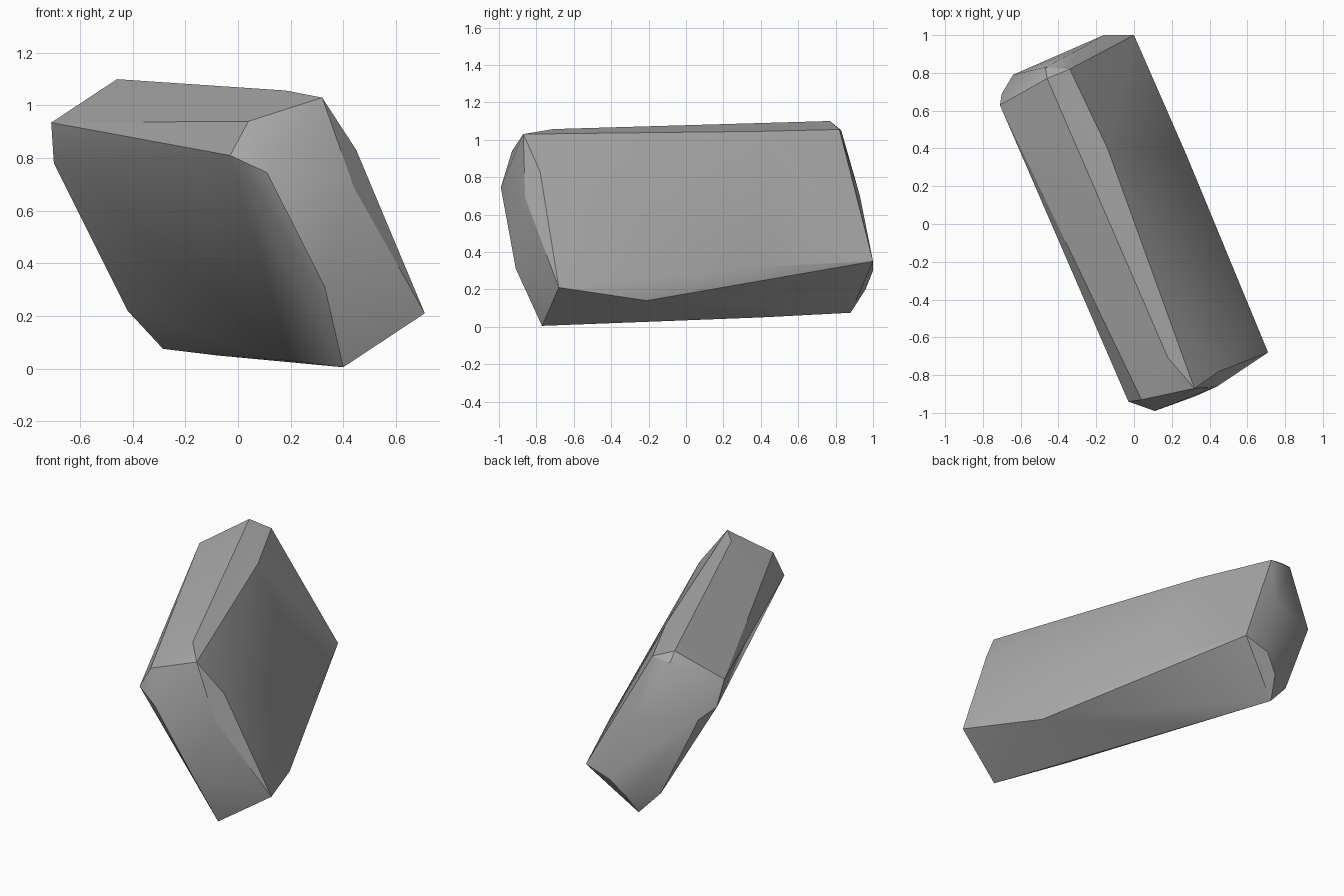
import bpy, bmesh, math

# corner points of the leaning slab, grouped by region
CORNERS = [
    # front end
    (0.32, -0.87, 1.03), (0.04, -0.93, 0.94), (-0.03, -0.94, 0.81), (0.11, -0.99, 0.745),
    (0.33, -0.91, 0.31), (0.44, -0.86, 0.69), (0.45, -0.78, 0.83),
    (0.40, -0.77, 0.005), (0.71, -0.68, 0.21), (0.64, -0.55, 0.31),
    # top ridge
    (0.18, -0.71, 1.057), (-0.14, 0.40, 1.045), (-0.34, 0.82, 1.055),
    (-0.46, 0.77, 1.10), (-0.47, 0.83, 1.05),
    # right lower edge
    (0.51, -0.21, 0.14), (0.28, 0.36, 0.32), (0.0, 1.0, 0.35),
    # back end
    (-0.16, 1.0, 0.30), (-0.25, 0.96, 0.20), (-0.28, 0.93, 0.70),
    (-0.64, 0.79, 0.72), (-0.70, 0.69, 0.78), (-0.71, 0.63, 0.935),
    # underside
    (-0.42, 0.85, 0.22), (-0.285, 0.88, 0.075), (-0.08, 0.40, 0.05), (0.20, -0.35, 0.03),
]

# rock slab: hull wrapped around the corners
bm = bmesh.new()
for c in CORNERS:
    bm.verts.new(c)
res = bmesh.ops.convex_hull(bm, input=bm.verts[:])
loose = [v for v in bm.verts if not v.link_faces]
bmesh.ops.delete(bm, geom=loose, context='VERTS')
bmesh.ops.recalc_face_normals(bm, faces=bm.faces[:])
mesh = bpy.data.meshes.new("rock_slab")
bm.to_mesh(mesh)
bm.free()

rock = bpy.data.objects.new("rock_slab", mesh)
bpy.context.collection.objects.link(rock)

# stone colour
stone = bpy.data.materials.new("grey_stone")
stone.diffuse_color = (0.40, 0.40, 0.40, 1)
mesh.materials.append(stone)

# soft facets, crisp main edges
bpy.context.view_layer.objects.active = rock
rock.select_set(True)
bpy.ops.object.shade_smooth_by_angle(angle=math.radians(30))
